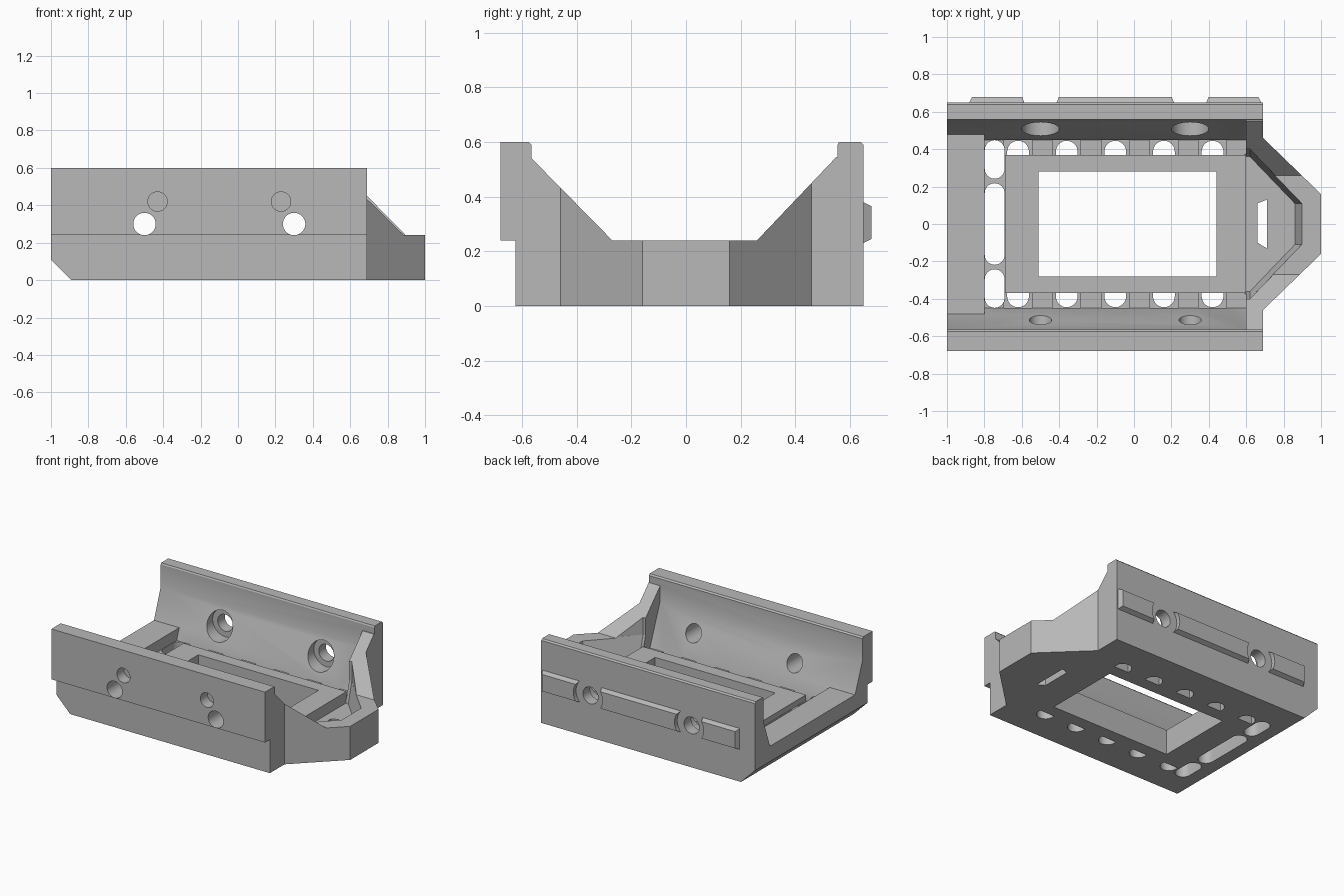
import bpy, bmesh, math

cube = bpy.data.objects.get("Cube")
if cube:
    bpy.data.objects.remove(cube, do_unlink=True)

grey = bpy.data.materials.new("plain_grey")
grey.use_nodes = True
colour = (0.48, 0.48, 0.48, 1)
grey.diffuse_color = colour
grey.node_tree.nodes["Principled BSDF"].inputs["Base Color"].default_value = colour


def prism(name, pts, axis, a, b, end_pts=None):
    """Extrude an outline along an axis; end_pts gives a tapered far end."""
    place = {"x": lambda u, v, t: (t, u, v),
             "y": lambda u, v, t: (u, t, v),
             "z": lambda u, v, t: (u, v, t)}[axis]
    bm = bmesh.new()
    near = [bm.verts.new(place(u, v, a)) for u, v in pts]
    far = [bm.verts.new(place(u, v, b)) for u, v in (end_pts or pts)]
    bm.faces.new(near)
    bm.faces.new(far[::-1])
    n = len(near)
    for i in range(n):
        j = (i + 1) % n
        bm.faces.new((near[j], near[i], far[i], far[j]))
    bmesh.ops.recalc_face_normals(bm, faces=bm.faces)
    mesh = bpy.data.meshes.new(name)
    bm.to_mesh(mesh)
    bm.free()
    mesh.materials.append(grey)
    ob = bpy.data.objects.new(name, mesh)
    bpy.context.collection.objects.link(ob)
    return ob


def rect(u0, u1, v0, v1):
    return [(u0, v0), (u1, v0), (u1, v1), (u0, v1)]


def capsule(u, v, r, half=0, steps=16):
    """Rounded slot outline along v; a circle when half is zero."""
    pts = []
    for side, start in ((1, 0), (-1, math.pi)):
        for i in range(steps + (1 if half else 0)):
            t = start + math.pi * i / steps
            pts.append((u + r * math.cos(t), v + side * half + r * math.sin(t)))
    return pts


def combine(ob, tool, how):
    mod = ob.modifiers.new(how, "BOOLEAN")
    mod.operation, mod.solver, mod.object = how, "EXACT", tool
    bpy.context.view_layer.objects.active = ob
    bpy.ops.object.modifier_apply(modifier=mod.name)
    bpy.data.objects.remove(tool, do_unlink=True)


def cut(ob, *args):
    combine(ob, prism("cutter", *args), "DIFFERENCE")


def join(ob, *args):
    combine(ob, prism("addition", *args), "UNION")


HOLES = (-0.5, 0.3)
FLOOR = 0.14

# Channel body: two walls with sloped feet and a floor
body = prism("cradle_body", [
    (-0.625, 0), (0.65, 0), (0.65, 0.59), (0.64, 0.6), (0.56, 0.6), (0.555, 0.59),
    (0.555, 0.43), (0.45, FLOOR), (-0.45, FLOOR), (-0.565, 0.43), (-0.565, 0.59),
    (-0.575, 0.6), (-0.68, 0.6), (-0.68, 0.24), (-0.625, 0.24)], "x", -1, 0.69)

# Raised bar across the open end
join(body, rect(-0.5, 0.5, 0.05, 0.22), "x", -1, -0.8)

# Pointed nose with sloping shoulders
nose = prism("nose", [(-0.6, 0), (0.6, 0), (0.6, 0.545), (0.55, 0.545), (0.26, 0.24),
                      (-0.27, 0.24), (-0.57, 0.545), (-0.6, 0.545)], "x", 0.6, 1.1)
outline = prism("nose_outline", [(0.5, -0.7), (0.69, -0.7), (0.69, -0.46), (1, -0.16),
                                 (1, 0.16), (0.69, 0.46), (0.69, 0.7), (0.5, 0.7)],
                "z", -0.1, 0.7)
combine(nose, outline, "INTERSECT")
combine(body, nose, "UNION")

# Tapered hollow inside the nose
def hollow(grow):
    return [(0.59, -0.36 - grow), (0.62, -0.36 - grow), (0.86 + grow, -0.11), (0.86 + grow, 0.11),
            (0.62, 0.36 + grow), (0.59, 0.36 + grow)]
cut(body, hollow(0), "z", 0.1, 0.25, hollow(0.04))
cut(body, hollow(0.04), "z", 0.249, 0.7)
cut(body, [(0.66, -0.1), (0.71, -0.13), (0.71, 0.13), (0.66, 0.11)], "z", -0.1, 0.2)

# Sloped lower edge of the open end
cut(body, [(-1.2, 0.31), (-1.2, -0.2), (-0.69, -0.2)], "y", -1, 1)

# Vent pockets along both sides
for i in range(5):
    x = -0.62 + 0.26 * i
    for s in (-1, 1):
        cut(body, rect(x - 0.075, x + 0.075, *sorted((s * 0.34, s * 0.45))), "z", 0.09, 0.2)
        cut(body, capsule(x, s * 0.365, 0.058, 0.022), "z", -0.1, 0.3)

# Vent slots beside the end bar
for y, half in ((-0.345, 0.05), (0, 0.165), (0.345, 0.05)):
    cut(body, capsule(-0.745, y, 0.053, half), "z", -0.1, 0.2)

# Raised frame with the large window
join(body, rect(-0.69, 0.6, -0.37, 0.37), "z", 0, 0.18)
cut(body, rect(-0.51, 0.44, -0.28, 0.28), "z", -0.1, 0.3)

# Screw holes, counterbores and blind pin holes
for x in HOLES:
    cut(body, capsule(x, 0.3, 0.06), "y", -1, 1)
    cut(body, capsule(x, 0.3, 0.1), "y", 0.3, 0.57)
for x in (-0.43, 0.23):
    cut(body, capsule(x, 0.42, 0.052), "y", -0.8, -0.6)

# Raised pads on the back, scooped around the screw holes
pads = []
for x0, x1 in ((-0.88, -0.45), (-0.55, 0.35), (0.25, 0.68)):
    pad = prism("back_pad", rect(x0, x1, 0.23, 0.38), "y", 0.65, 0.68,
                rect(x0 + 0.015, x1 - 0.015, 0.245, 0.365))
    for x in HOLES:
        if x0 < x < x1:
            left, right = x - x0 < 0.15, x1 - x < 0.15
            cut(pad, capsule(x, 0.305, 0.115), "y", 0.6, 0.68 + 0.05)
            # Trim the leftover beyond the scoop
            lo, hi = (x - 0.3, x) if left else (x, x + 0.3)
            cut(pad, rect(lo, hi, 0.1, 0.5), "y", 0.6, 0.75)
    pads.append(pad)

bpy.ops.object.select_all(action="DESELECT")
for ob in [body] + pads:
    ob.select_set(True)
bpy.context.view_layer.objects.active = body
bpy.ops.object.shade_smooth_by_angle(angle=math.radians(25))
